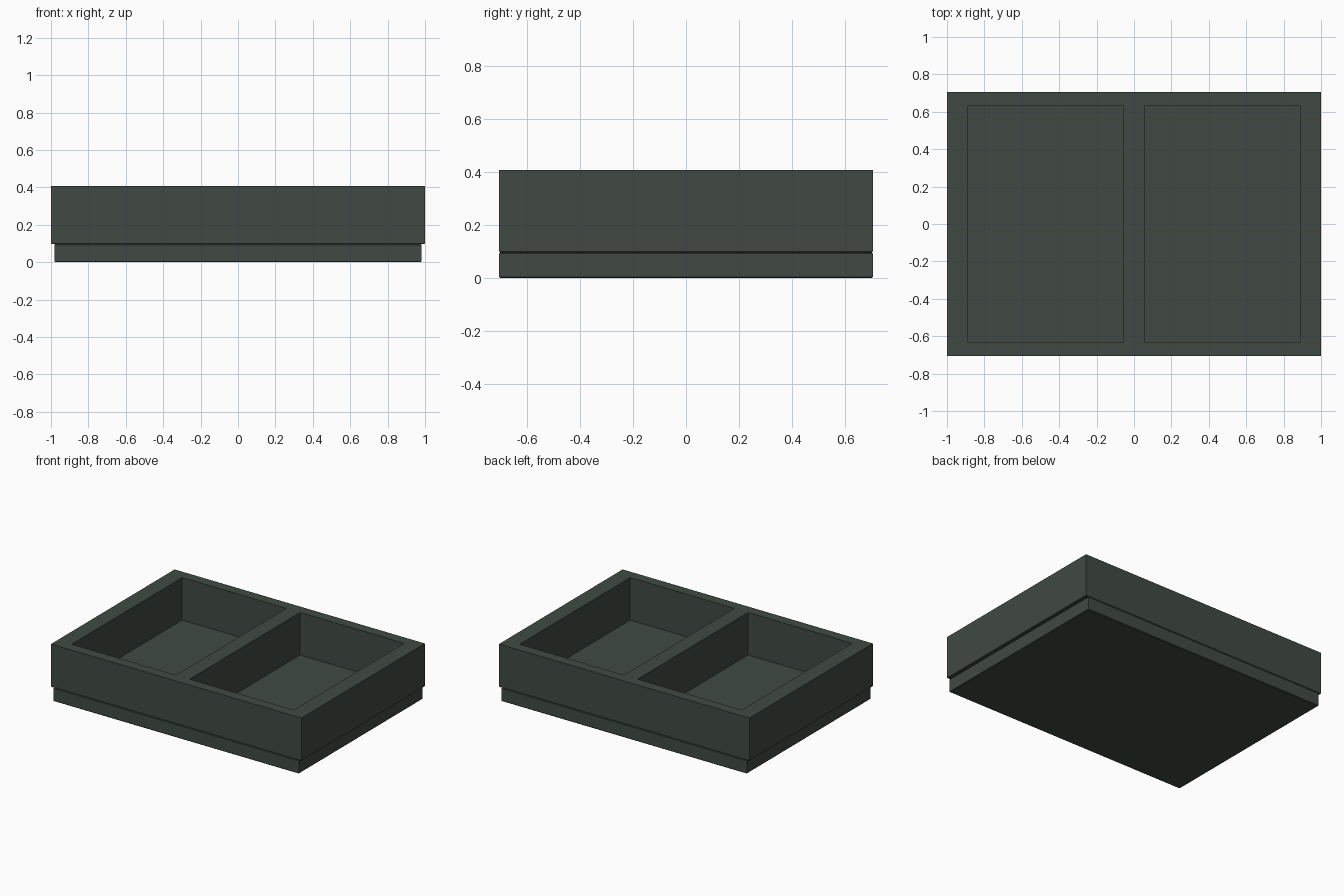
import bpy
import bmesh
from mathutils import Matrix, Vector

if "Cube" in bpy.data.objects:
    bpy.data.objects.remove(bpy.data.objects["Cube"], do_unlink=True)

# Single dark green-grey finish
finish = bpy.data.materials.new("dark_green_grey")
finish.use_nodes = True
colour = (0.052, 0.068, 0.056, 1)
finish.diffuse_color = colour
finish.node_tree.nodes["Principled BSDF"].inputs["Base Color"].default_value = colour

HALF_DEPTH = 0.705
SEAM = 0.097
TOP = 0.408


def add_box(bm, low, high):
    """Add an axis-aligned box between two corners."""
    low, high = Vector(low), Vector(high)
    matrix = Matrix.Translation((low + high) / 2) @ Matrix.Diagonal((*(high - low), 1))
    return bmesh.ops.create_cube(bm, size=1, matrix=matrix)["verts"]


def finish_object(name, bm):
    mesh = bpy.data.meshes.new(name)
    bm.to_mesh(mesh)
    bm.free()
    mesh.materials.append(finish)
    obj = bpy.data.objects.new(name, mesh)
    bpy.context.collection.objects.link(obj)
    return obj


def soften_low_edges(bm, heights):
    """Slightly chamfer the horizontal edges lying at the given heights."""
    edges = [e for e in bm.edges
             if any(all(abs(v.co.z - h) < 1e-4 for v in e.verts) for h in heights)]
    bmesh.ops.bevel(bm, geom=edges, offset=0.004, segments=1, affect='EDGES')


# Base plinth, narrower than the tray at its two ends
bm = bmesh.new()
add_box(bm, (-0.98, -HALF_DEPTH, 0), (0.98, HALF_DEPTH, SEAM))
soften_low_edges(bm, (0, SEAM))
finish_object("base_plinth", bm)

# Tray body
bm = bmesh.new()
add_box(bm, (-1, -HALF_DEPTH, SEAM), (1, HALF_DEPTH, TOP))
soften_low_edges(bm, (SEAM,))
tray = finish_object("tray", bm)

# Two pockets side by side, leaving a divider between them
bm = bmesh.new()
for side in (-1, 1):
    inner, outer = sorted((side * 0.055, side * 0.887))
    add_box(bm, (inner, -0.63, SEAM + 0.004), (outer, 0.63, TOP + 0.1))
cutter = finish_object("pocket_cutter", bm)
cutter.hide_render = True
cutter.hide_viewport = True

pockets = tray.modifiers.new("Pockets", 'BOOLEAN')
pockets.operation = 'DIFFERENCE'
pockets.solver = 'EXACT'
pockets.object = cutter
